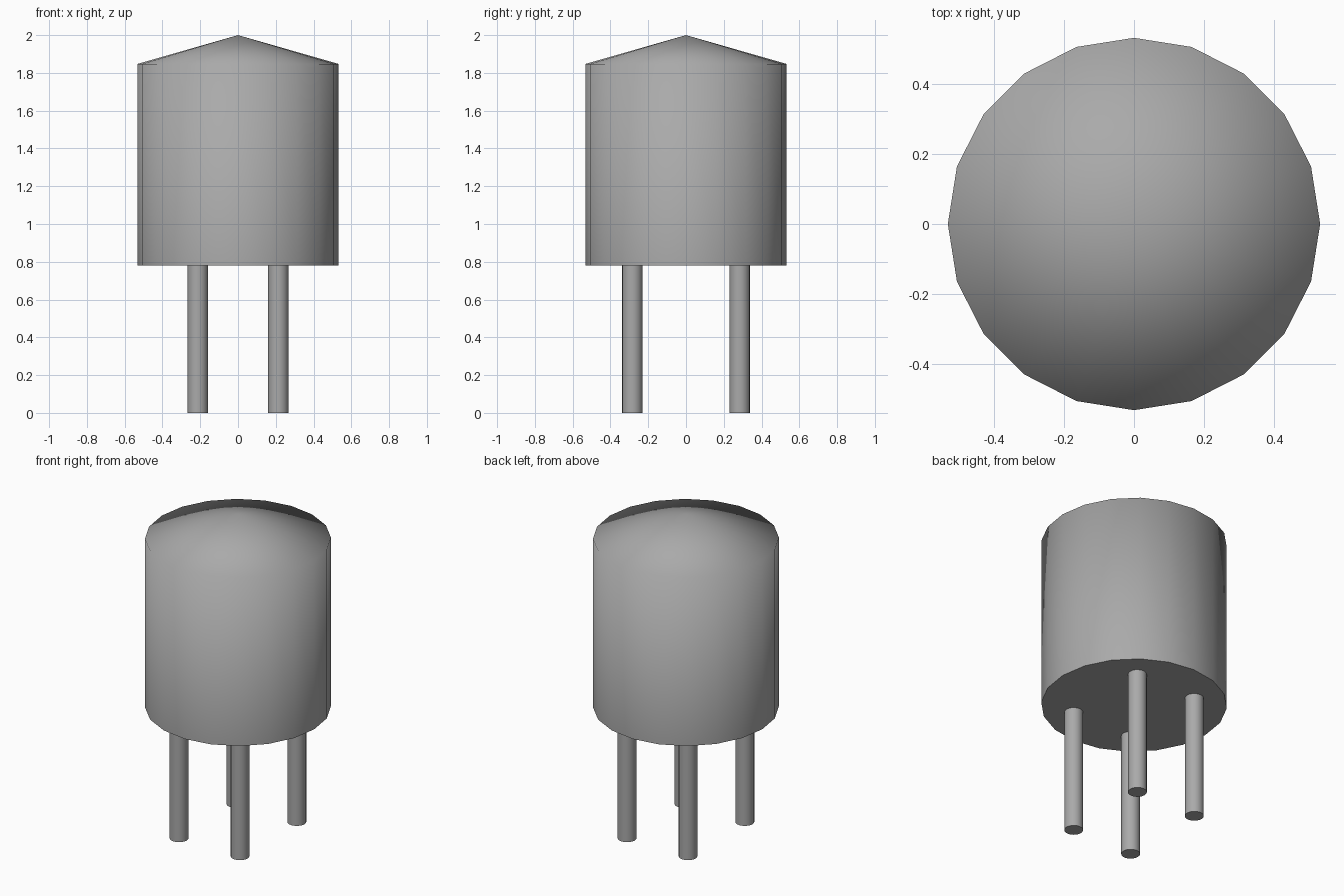
import bpy
import math
import bmesh

if "Cube" in bpy.data.objects:
    bpy.data.objects.remove(bpy.data.objects["Cube"], do_unlink=True)

grey = bpy.data.materials.new("plain grey")
grey.use_nodes = True
colour = (0.4, 0.4, 0.4, 1)
grey.diffuse_color = colour
grey.node_tree.nodes["Principled BSDF"].inputs["Base Color"].default_value = colour

SIDES = 20
BASE, EAVES, TOP = 0.78, 1.847, 2.0
RADIUS = 0.533


def finish(obj, name, angle):
    obj.name = name
    obj.data.materials.append(grey)
    bpy.ops.object.select_all(action="DESELECT")
    obj.select_set(True)
    bpy.context.view_layer.objects.active = obj
    bpy.ops.object.shade_smooth_by_angle(angle=math.radians(angle))


# Tank drum with its pointed lid, softened across the eaves
bpy.ops.mesh.primitive_cylinder_add(vertices=SIDES, radius=RADIUS, depth=EAVES - BASE,
                                    location=(0, 0, (BASE + EAVES) / 2))
tank = bpy.context.object
bm = bmesh.new()
bm.from_mesh(tank.data)
lid = max(bm.faces, key=lambda f: f.calc_center_median().z)
apex = bmesh.ops.poke(bm, faces=[lid])["verts"][0]
apex.co.z += TOP - EAVES
bm.to_mesh(tank.data)
bm.free()
finish(tank, "tank", 80)

# Four legs
for side, x in (("right", -0.213), ("left", 0.213)):
    for end, y in (("front", -0.284), ("back", 0.284)):
        bpy.ops.mesh.primitive_cylinder_add(vertices=SIDES, radius=0.054, depth=BASE,
                                            location=(x, y, BASE / 2))
        finish(bpy.context.object, f"{end}_{side}_leg", 40)
